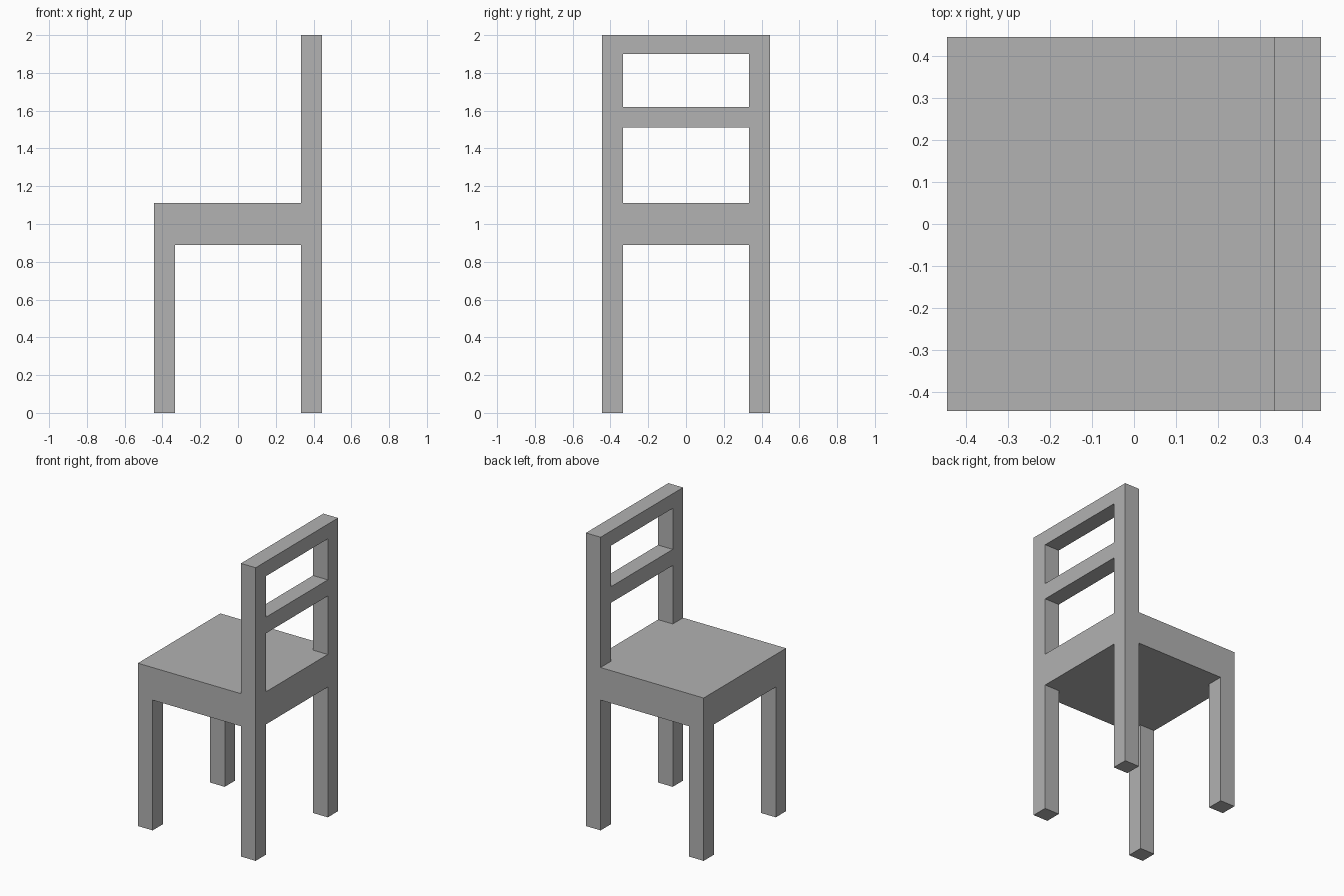
import bpy
import bmesh

default_cube = bpy.data.objects.get("Cube")
if default_cube:
    bpy.data.objects.remove(default_cube, do_unlink=True)

# Single flat grey finish
grey = bpy.data.materials.new("plain_grey")
grey.use_nodes = True
color = (0.445, 0.445, 0.445, 1.0)
grey.diffuse_color = color
grey.node_tree.nodes["Principled BSDF"].inputs["Base Color"].default_value = color

HALF = 4 / 9            # half width of the seat
INNER = 3 / 9           # inner edge of legs and posts
SEAT_LOW, SEAT_TOP = 8 / 9, 10 / 9
HEIGHT = 2.0


def box(name, low, high):
    """Flat-faced box between two opposite corners."""
    bm = bmesh.new()
    bmesh.ops.create_cube(bm, size=1)
    for v in bm.verts:
        v.co = [h if c > 0 else l for c, l, h in zip(v.co, low, high)]
    mesh = bpy.data.meshes.new(name)
    bm.to_mesh(mesh)
    bm.free()
    mesh.materials.append(grey)
    obj = bpy.data.objects.new(name, mesh)
    bpy.context.collection.objects.link(obj)
    return obj


# Thick seat block
box("seat", (-HALF, -HALF, SEAT_LOW), (HALF, HALF, SEAT_TOP))

# Legs at the corners, posts above the pair on the backrest side
spans = {"near": (-HALF, -INNER), "far": (INNER, HALF)}
for side, (y0, y1) in spans.items():
    box(f"front_leg_{side}", (-HALF, y0, 0), (-INNER, y1, SEAT_LOW))
    box(f"back_leg_{side}", (INNER, y0, 0), (HALF, y1, SEAT_LOW))
    box(f"back_post_{side}", (INNER, y0, SEAT_TOP), (HALF, y1, HEIGHT))

# Backrest rails between the posts
for name, z0, z1 in (("middle_rail", 1.51, 1.62), ("top_rail", 1.9, HEIGHT)):
    box(name, (INNER, -INNER, z0), (HALF, INNER, z1))
